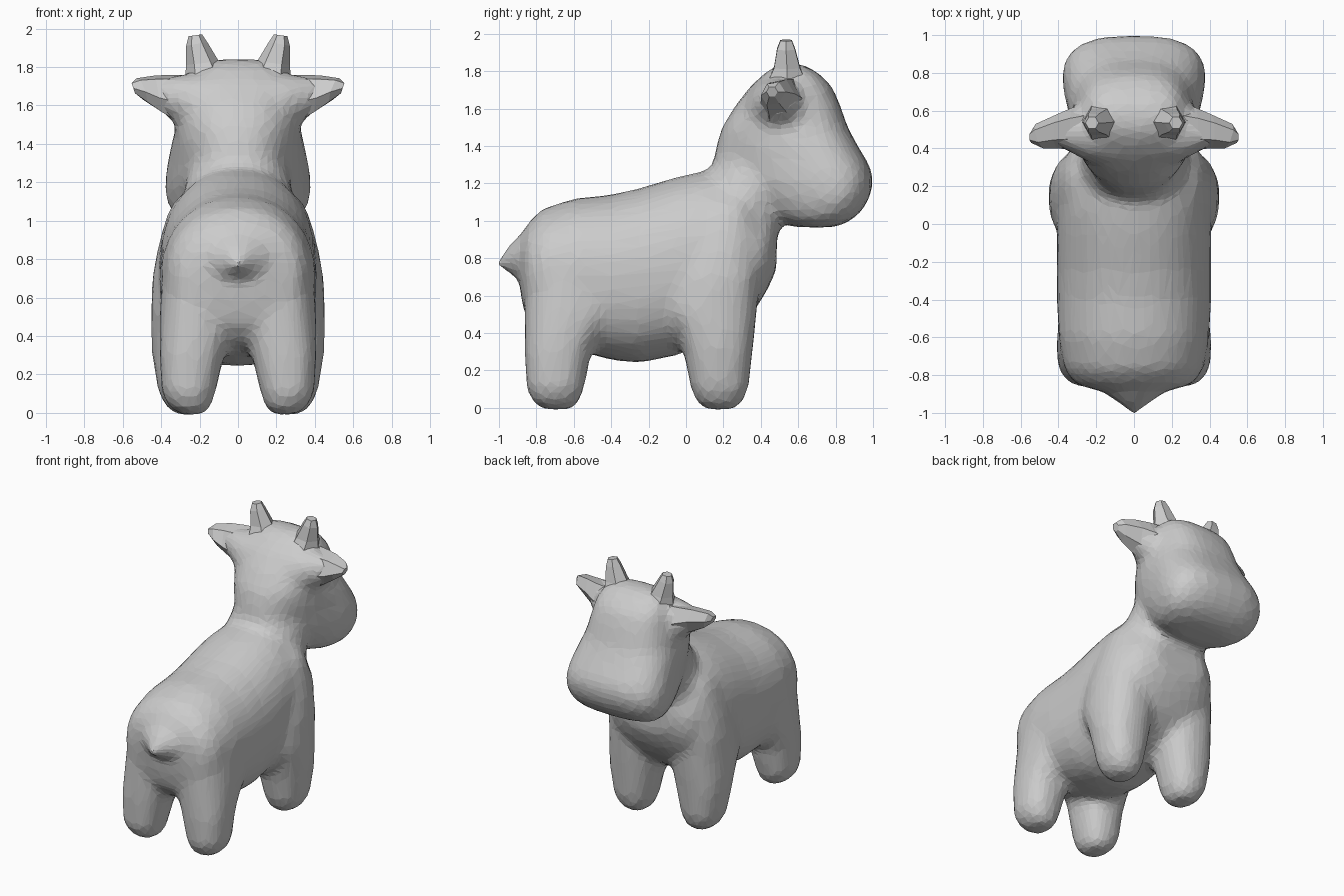
import bpy, bmesh, math
from mathutils import Vector


def add_loft(bm, rings):
    """Skin a list of equal-length point rings into a closed tube."""
    vs = [[bm.verts.new(p) for p in r] for r in rings]
    faces = []
    n = len(vs[0])
    for a, b in zip(vs, vs[1:]):
        for i in range(n):
            j = (i + 1) % n
            faces.append(bm.faces.new((a[i], a[j], b[j], b[i])))
    faces += [bm.faces.new(vs[0]), bm.faces.new(vs[-1])]
    bmesh.ops.recalc_face_normals(bm, faces=faces)


def oval(ru, rv, e=2.0, n=28, taper=0.0, e_low=None):
    """Rounded-square outline; taper widens it towards +v, e_low squares the -v half."""
    pts = []
    for i in range(n):
        t = 2 * math.pi * i / n
        c, s = math.cos(t), math.sin(t)
        k = e_low if e_low and s < 0 else e
        u = math.copysign(abs(c) ** (2 / k), c)
        v = math.copysign(abs(s) ** (2 / k), s)
        pts.append((ru * u * (1 + taper * v), rv * v))
    return pts


def make_object(name, bm):
    me = bpy.data.meshes.new(name)
    bm.to_mesh(me)
    bm.free()
    ob = bpy.data.objects.new(name, me)
    bpy.context.collection.objects.link(ob)
    return ob


bm = bmesh.new()

# torso: y, bottom, top, half width
torso = [(-.885, .60, .92, .18), (-.85, .46, .985, .31), (-.77, .37, 1.065, .37),
         (-.6, .31, 1.12, .40), (-.4, .255, 1.14, .41), (-.25, .24, 1.175, .41),
         (-.05, .28, 1.235, .41), (.08, .33, 1.265, .405), (.18, .36, 1.27, .39),
         (.27, .42, 1.20, .38), (.36, .51, 1.12, .365), (.43, .62, 1.05, .31), (.485, .74, 1.0, .2)]
add_loft(bm, [[(u, y, (a + b) / 2 + v) for u, v in oval(w, (b - a) / 2, 2.15, e_low=2.45)]
              for y, a, b, w in torso])

# neck and head: z, back y, front y, half width, taper
neck = [(.95, .12, .50, .30, 0), (1.1, .07, .52, .29, 0), (1.22, .09, .6, .27, .1),
        (1.3, .14, .65, .26, .15), (1.45, .18, .65, .25, .1)]
head = [(.965, .58, .80, .22, 0), (1.0, .48, .88, .30, .15), (1.05, .38, .94, .33, .25),
        (1.13, .28, .985, .35, .31), (1.22, .18, 1.005, .35, .31), (1.30, .15, .98, .34, .29),
        (1.40, .16, .92, .335, .18), (1.5, .19, .865, .32, .06), (1.62, .265, .825, .30, 0),
        (1.72, .345, .78, .275, 0), (1.79, .42, .71, .24, 0), (1.84, .50, .62, .15, 0)]
for part, e in ((neck, 2.5), (head, 2.75)):
    add_loft(bm, [[(u, (a + b) / 2 + v, z) for u, v in oval(w, (b - a) / 2, 2.4, taper=k, e_low=2.4)]
                  if e < 2.6 else
                  [(u, (a + b) / 2 + v, z) for u, v in oval(w, (b - a) / 2, e, taper=k, e_low=2.3)]
                  for z, a, b, w, k in part])

# legs: z, x, y, x radius, y radius
front_leg = [(-.01, .26, .18, .06, .08), (.03, .265, .18, .11, .125), (.10, .272, .18, .142, .155),
             (.3, .268, .172, .18, .185), (.42, .258, .155, .195, .215), (.52, .255, .13, .197, .25),
             (.7, .25, .155, .197, .24), (.85, .24, .18, .18, .20), (1.0, .25, .20, .13, .165),
             (1.08, .25, .21, .10, .13), (1.13, .25, .22, .05, .08)]
back_leg = [(-.01, .24, -.69, .06, .08), (.03, .25, -.695, .11, .125), (.10, .258, -.70, .14, .155),
            (.3, .24, -.685, .17, .18), (.42, .22, -.645, .19, .22), (.52, .215, -.60, .193, .265),
            (.65, .205, -.59, .195, .265), (.8, .2, -.58, .18, .22), (.95, .17, -.58, .1, .14)]
for s in (1, -1):
    for leg in (front_leg, back_leg):
        add_loft(bm, [[(s * (x + u), y + v, z) for u, v in oval(a, b, 2.35)]
                      for z, x, y, a, b in leg])
    # ear root: x, y, z, y radius, z radius
    root = [(.1, .48, 1.58, .18, .2), (.25, .485, 1.60, .155, .165), (.33, .495, 1.635, .12, .125),
            (.42, .485, 1.66, .07, .08)]
    add_loft(bm, [[(s * x, y + u, z + v) for u, v in oval(a, b)] for x, y, z, a, b in root])

# stubby tail: y, z, half width, half height
tail = [(-.80, .78, .28, .24), (-.88, .80, .18, .13), (-.94, .80, .095, .08), (-1.015, .765, .012, .015)]
add_loft(bm, [[(u, y, z + v) for u, v in oval(w, h)] for y, z, w, h in tail])

# fuse into one faceted skin
body = make_object("body", bm)
for name, kind, opts in (("fuse", 'REMESH', dict(mode='VOXEL', voxel_size=.028)),
                         ("blend", 'SMOOTH', dict(factor=.5, iterations=14)),
                         ("facets", 'DECIMATE', dict(ratio=.18))):
    m = body.modifiers.new(name, kind)
    for k, v in opts.items():
        setattr(m, k, v)


def spike(name, s, stations):
    """Six-sided spike; station: centre, side vectors u and v."""
    b = bmesh.new()
    rings = []
    for c, u, v in stations:
        c, u, v = Vector(c), Vector(u), Vector(v)
        ring = [c + u * p + v * q for p, q in oval(1, 1, n=6)]
        rings.append([(s * p.x, p.y, p.z) for p in ring])
    add_loft(b, rings)
    make_object(name, b)


# ears and horns
for s, side in ((1, "right"), (-1, "left")):
    spike("ear_" + side, s, [
        ((.25, .51, 1.61), (0, .13, .02), (0, 0, .16)),
        ((.33, .505, 1.64), (0, .11, .02), (.01, 0, .125)),
        ((.41, .49, 1.66), (0, .09, .02), (.02, 0, .10)),
        ((.50, .465, 1.68), (.02, .065, .01), (.02, 0, .065)),
        ((.545, .46, 1.69), (0, .03, 0), (.01, 0, .03))])
    spike("horn_" + side, s, [
        ((.165, .54, 1.74), (.11, 0, 0), (0, .12, 0)),
        ((.185, .54, 1.82), (.085, 0, -.01), (0, .08, 0)),
        ((.215, .535, 1.92), (.055, 0, -.01), (0, .055, 0)),
        ((.222, .535, 1.965), (.035, 0, -.005), (0, .035, 0))])
